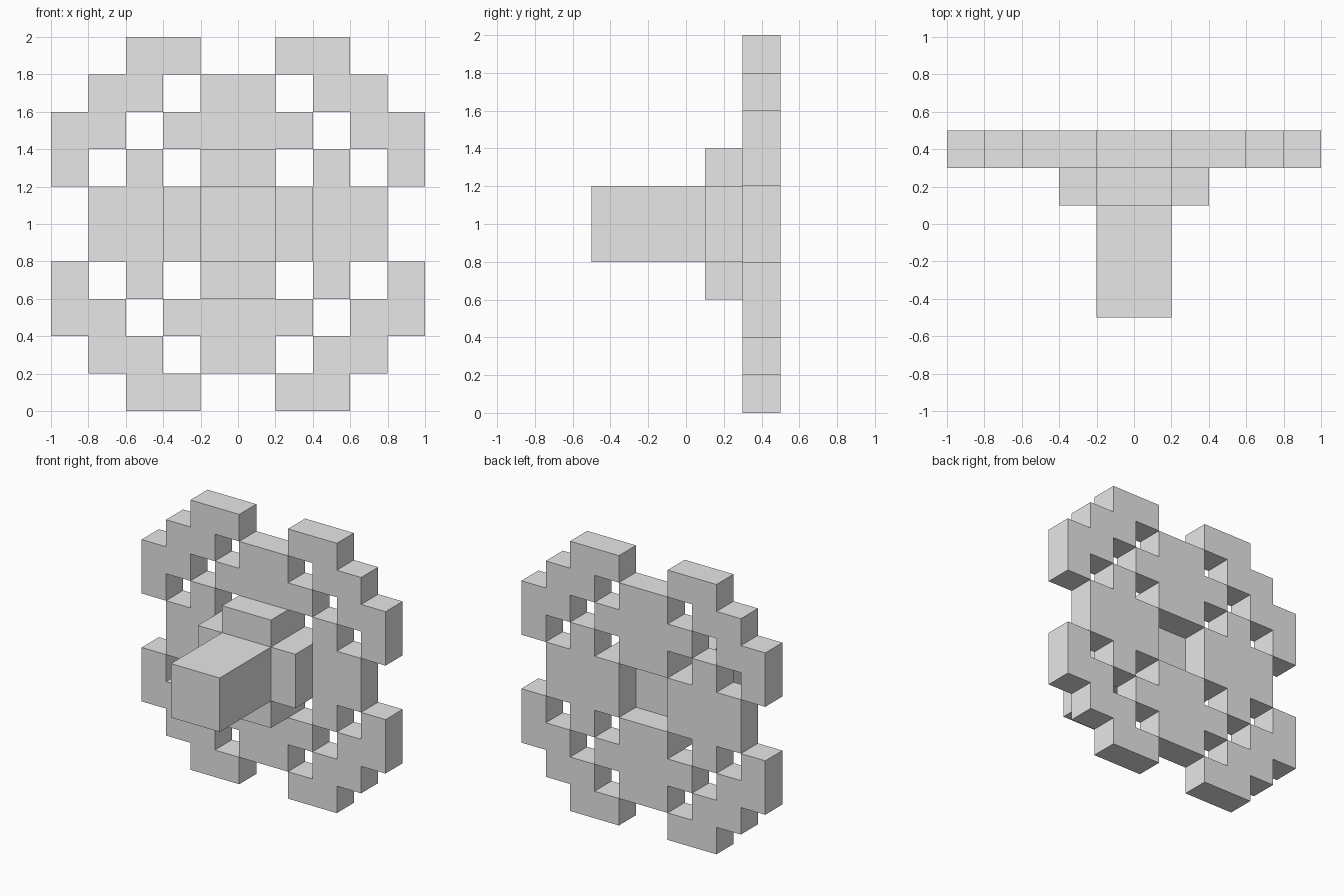
import bpy
import bmesh

CELL = 0.2

cube = bpy.data.objects.get("Cube")
if cube:
    bpy.data.objects.remove(cube, do_unlink=True)

grey = bpy.data.materials.new("light grey")
grey.use_nodes = True
colour = (0.8, 0.8, 0.8, 1)
grey.diffuse_color = colour
grey.node_tree.nodes["Principled BSDF"].inputs["Base Color"].default_value = colour


def slab(name, quarter, y_front, y_back):
    """Extrude a cell pattern; its upper left quarter is mirrored both ways."""
    upper = [row + row[::-1] for row in quarter]
    rows = upper + upper[::-1]
    half = len(rows) / 2
    bm = bmesh.new()
    corners = {}

    def corner(col, row):
        if (col, row) not in corners:
            corners[col, row] = bm.verts.new(
                ((col - half) * CELL, y_front, 1 + (half - row) * CELL))
        return corners[col, row]

    for r, row in enumerate(rows):
        for c, mark in enumerate(row):
            if mark == "#":
                bm.faces.new((corner(c, r), corner(c, r + 1),
                              corner(c + 1, r + 1), corner(c + 1, r)))
    front = bm.faces[:]
    back = bmesh.ops.extrude_face_region(bm, geom=front, use_keep_orig=True)
    moved = [v for v in back["geom"] if isinstance(v, bmesh.types.BMVert)]
    bmesh.ops.translate(bm, verts=moved, vec=(0, y_back - y_front, 0))
    bmesh.ops.recalc_face_normals(bm, faces=bm.faces[:])

    mesh = bpy.data.meshes.new(name)
    bm.to_mesh(mesh)
    bm.free()
    mesh.materials.append(grey)
    obj = bpy.data.objects.new(name, mesh)
    bpy.context.collection.objects.link(obj)
    return obj


# Pierced plate with an open centre
slab("pierced_plate", ["..##.",
                       ".##.#",
                       "##.##",
                       "#.#.#",
                       ".###."], 0.3, 0.5)

# Plus-shaped collar closing the centre of the plate
slab("plus_collar", [".#",
                     "##"], 0.1, 0.3)

# Square post pointing forward
slab("square_post", ["#"], -0.5, 0.1)
